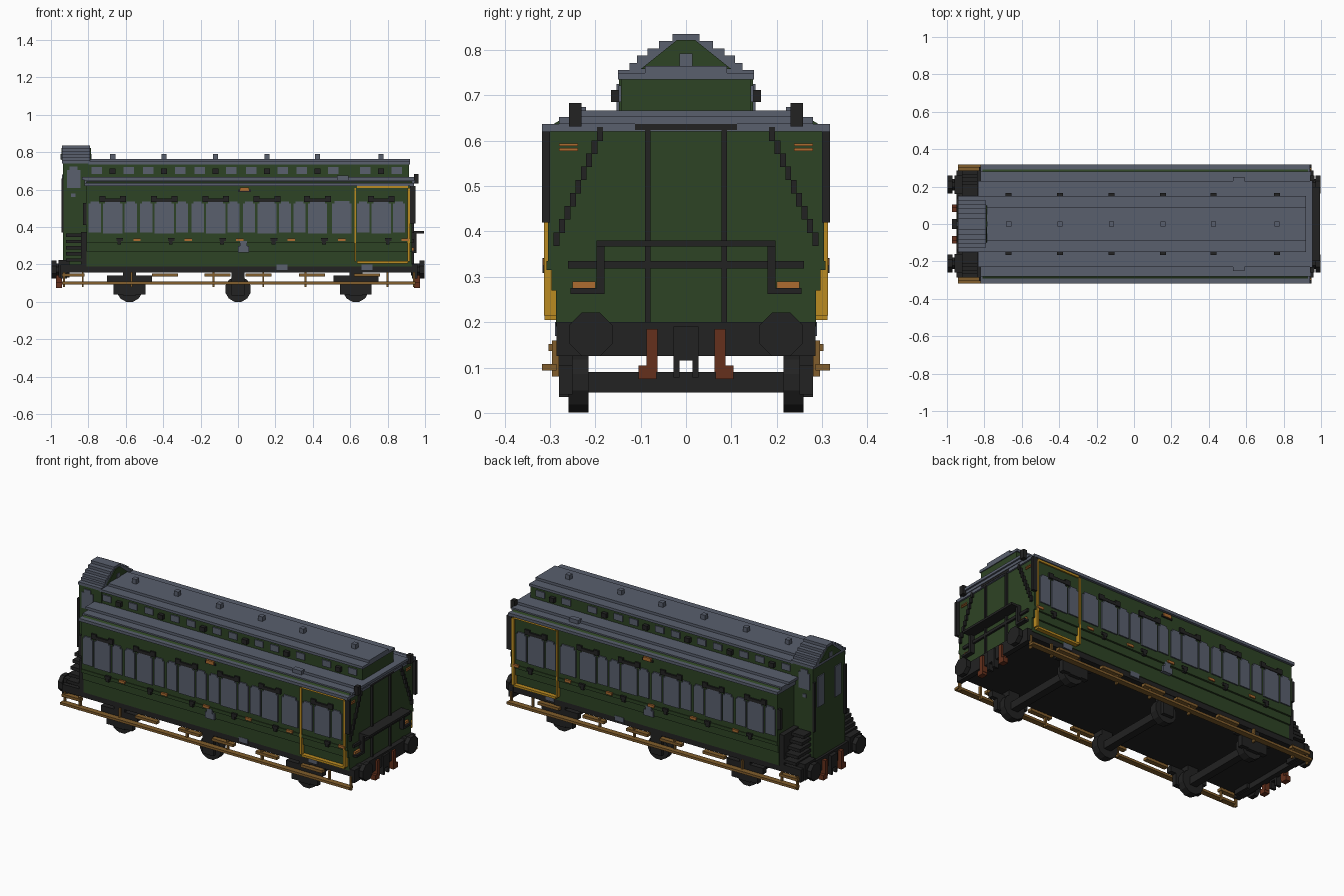
import bpy
import bmesh
import math
from mathutils import Matrix, Vector

cube = bpy.data.objects.get("Cube")
if cube:
    bpy.data.objects.remove(cube, do_unlink=True)


def material(name, *rgb):
    mat = bpy.data.materials.new(name)
    mat.use_nodes = True
    mat.diffuse_color = (*rgb, 1)
    mat.node_tree.nodes["Principled BSDF"].inputs["Base Color"].default_value = (*rgb, 1)
    return mat


green = material("dark_green", .027, .057, .018)
grey = material("slate_grey", .1, .115, .155)
black = material("black", .016, .016, .016)
yellow = material("golden_yellow", .5, .26, .015)
orange = material("orange", .42, .15, .03)
brown = material("wood_brown", .22, .11, .025)
rust = material("rust_brown", .13, .03, .012)


def finish(name, colour, bm):
    bmesh.ops.recalc_face_normals(bm, faces=bm.faces)
    mesh = bpy.data.meshes.new(name)
    bm.to_mesh(mesh)
    bm.free()
    mesh.materials.append(colour)
    obj = bpy.data.objects.new(name, mesh)
    bpy.context.collection.objects.link(obj)
    return obj


def block(name, colour, x, y, z, both=False, at=(0,)):
    """Box by its ranges, repeated along x and optionally mirrored in y."""
    bm = bmesh.new()
    size = Vector((x[1] - x[0], y[1] - y[0], z[1] - z[0]))
    for shift in at:
        for side in ((1, -1) if both else (1,)):
            centre = Vector((sum(x) / 2 + shift, side * sum(y) / 2, sum(z) / 2))
            place = Matrix.Translation(centre) @ Matrix.Diagonal((*size, 1))
            bmesh.ops.create_cube(bm, size=1, matrix=place)
    return finish(name, colour, bm)


def disc(name, colour, radius, x, y, z, depth, axis, sides, at=(0,)):
    """Cylinder pair mirrored in y, lying along the given axis."""
    bm = bmesh.new()
    turn = Matrix.Rotation(math.pi / 2, 4, "Y" if axis == "x" else "X")
    spin = Matrix.Rotation(math.pi / sides, 4, "Z")
    for shift in at:
        for side in (1, -1):
            place = Matrix.Translation((x + shift, side * y, z)) @ turn @ spin
            bmesh.ops.create_cone(bm, cap_ends=True, segments=sides, radius1=radius,
                                  radius2=radius, depth=depth, matrix=place)
    return finish(name, colour, bm)


def prism(name, colour, half_profile, x):
    """Extrude a symmetric (y, z) outline along x."""
    bm = bmesh.new()
    outline = half_profile + [(-y, z) for y, z in reversed(half_profile)]
    face = bm.faces.new([bm.verts.new((x[0], y, z)) for y, z in outline])
    moved = bmesh.ops.extrude_face_region(bm, geom=[face])["geom"]
    verts = [v for v in moved if isinstance(v, bmesh.types.BMVert)]
    bmesh.ops.translate(bm, verts=verts, vec=(x[1] - x[0], 0, 0))
    return finish(name, colour, bm)


bays = [-.67, -.395, -.12, .155, .425, .765]
axles = [-.58, 0, .63]

# Body shell with stepped lower sides
prism("body_shell", green, [(.287, .19), (.287, .27), (.297, .27), (.297, .33),
      (.304, .33), (.304, .63), (.27, .65)], (-.81, .93))
block("waist_moulding", green, (-.81, .93), (.297, .308), (.315, .335), both=True)

# Main roof tiers
block("roof_eaves", grey, (-.82, .94), (-.318, .318), (.62, .637))
block("roof_middle", grey, (-.82, .945), (-.28, .28), (.637, .652))
block("roof_upper", grey, (-.835, .955), (-.23, .23), (.652, .667))
block("roof_hatch", grey, (.53, .59), (.22, .25), (.65, .675), both=True)

# Clerestory with its windows and vents
block("clerestory_wall", green, (-.8, .915), (-.143, .143), (.66, .74))
block("clerestory_eaves", grey, (-.8, .92), (-.15, .15), (.735, .75))
block("clerestory_roof", grey, (-.8, .92), (-.09, .09), (.75, .765))
for offset in (-.085, .085):
    block("clerestory_window", grey, (-.028, .028), (.14, .149), (.685, .722),
          both=True, at=[bay + offset for bay in bays])
block("clerestory_vent", black, (-.016, .016), (.14, .165), (.685, .712), both=True, at=bays)
block("roof_lamp", grey, (-.014, .014), (-.014, .014), (.76, .792), at=bays)

# Narrow lookout cabin at the rear end, with stepped gable
block("lookout_cabin", green, (-.935, -.79), (-.148, .148), (.19, .74))
for step in range(6):
    half = (.15, .125, .108, .085, .06, .03)[step]
    base = .74 + step * .016
    block("gable_roof_step", grey, (-.94, -.79), (-half, half), (base, base + .016))
prism("gable_panel", green, [(.1, .758), (.02, .822)], (-.945, -.785))
block("gable_window", grey, (-.948, -.782), (-.014, .014), (.762, .79))
block("cabin_window", grey, (-.915, -.842), (.14, .153), (.61, .705), both=True)
block("cabin_window_top", grey, (-.9, -.857), (.14, .153), (.705, .725), both=True)
block("cabin_badge", grey, (-.892, -.868), (.14, .153), (.56, .58), both=True)
block("cabin_end_window", grey, (-.941, -.93), (.05, .11), (.5, .68), both=True)
block("cabin_corner_rail", black, (-.945, -.932), (.135, .152), (.37, .66), both=True)

# Steps rising to the body beside the cabin
for tread in range(5):
    low = .215 + tread * .033
    reach = .285 - tread * .018
    block("step_tread", black, (-.92, -.82), (.148, reach), (low, low + .018), both=True)
block("step_stringer", black, (-.84, -.81), (.148, .285), (.19, .375), both=True)
block("end_wall_rail", black, (-.83, -.81), (.285, .305), (.41, .53), both=True)

# Compartment windows: a door light between two quarter lights
door_lights = bays + [.555]
block("door_window", grey, (-.052, .052), (.3, .311), (.365, .525), both=True, at=door_lights)
block("door_window_top", grey, (-.04, .04), (.3, .311), (.525, .54), both=True, at=door_lights)
for side in (-1, 1):
    spots = [bay + side * .096 for bay in bays if not (side > 0 and bay == bays[4])]
    block("quarter_window", grey, (-.033, .033), (.3, .311), (.37, .525), both=True, at=spots)
    block("quarter_window_top", grey, (-.022, .022), (.3, .311), (.525, .537), both=True, at=spots)
    # Stepped hood over every door
    block("hood_shoulder", black, (-.016, .016), (.3, .314), (.535, .565), both=True,
          at=[bay + side * .055 for bay in bays])
block("door_hood", black, (-.06, .06), (.3, .314), (.535, .553), both=True, at=bays)

# Door furniture
block("door_grip", black, (.02, .055), (.3, .316), (.325, .342), both=True, at=bays)
block("door_grip_stem", black, (.025, .045), (.3, .316), (.308, .325), both=True, at=bays)
block("door_handle", orange, (.11, .15), (.3, .315), (.325, .34), both=True, at=bays)
block("side_crest", orange, (.01, .06), (.3, .315), (.592, .612), both=True)
block("crest_bracket", black, (0, .07), (.3, .31), (.588, .6), both=True)
block("side_badge", grey, (0, .06), (.28, .309), (.265, .3), both=True)
block("side_badge_top", grey, (.012, .048), (.28, .309), (.3, .325), both=True)

# Golden frame around the end compartment
for name, height in (("frame_top", .608), ("frame_bottom", .205)):
    block(name, yellow, (.635, .91), (.28, .312), (height, height + .013), both=True)
block("frame_front_post", yellow, (.905, .92), (.285, .313), (.215, .61), both=True)
block("frame_inner_post", yellow, (.622, .632), (.285, .312), (.215, .61), both=True)

# Underframe
block("floor_frame", black, (-.94, .95), (-.283, .283), (.157, .2))
for name, span in (("rear_headstock", (-.95, -.915)), ("front_headstock", (.93, .96))):
    block(name, black, span, (-.285, .285), (.125, .2))
block("frame_label", grey, (-.03, .03), (.28, .289), (.17, .2), both=True, at=[.235, .69])

# Running boards and hangers
block("long_footboard", brown, (-.94, .95), (.285, .318), (.094, .108), both=True)
block("short_footboard", brown, (-.07, .07), (.275, .303), (.136, .152), both=True,
      at=[-.39, -.11, .11, .395, .69])
block("rear_footboard", brown, (-.94, -.82), (.275, .303), (.136, .152), both=True)
block("board_hanger", brown, (-.005, .005), (.28, .295), (.08, .16), both=True,
      at=[-.93, -.83, -.57, -.13, .135, .36, .8, .94])

# Wheels, axles and suspension
disc("wheel", black, .07, 0, .237, .068, .045, "y", 12, at=axles)
block("axle", black, (-.022, .022), (-.26, .26), (.045, .09), at=axles)
block("axle_box", black, (-.035, .035), (.215, .28), (.035, .16), both=True, at=axles)
outer = [axles[0], axles[2]]
block("leaf_spring", black, (-.12, .12), (.25, .28), (.105, .14), both=True, at=outer)
block("leaf_spring_lower", black, (-.085, .085), (.25, .28), (.04, .105), both=True, at=outer)

# Buffers, coupling and hoses on both ends
for end in (-1, 1):
    disc("buffer_head", black, .052, end * .984, .21, .173, .026, "x", 8)
    disc("buffer_stem", black, .034, end * .955, .21, .173, .06, "x", 8)
    for name, colour, y, z, both in (
            ("coupling_plate", black, (-.028, .028), (.115, .19), False),
            ("coupling_link", black, (.014, .028), (.078, .12), True),
            ("hose", rust, (.063, .087), (.09, .185), True),
            ("hose_end", rust, (.065, .105), (.075, .105), True)):
        block(name, colour, sorted((end * .94, end * .972)), y, z, both)
block("rear_buffer_housing", black, (-.96, -.9), (.16, .26), (.13, .225), both=True)

# Front end rails and brackets
wall = (.925, .942)
block("end_upright", black, wall, (.078, .09), (.2, .652), both=True)
block("end_top_rail", black, wall, (-.112, .112), (.624, .638))
block("end_middle_rail", black, wall, (-.26, .26), (.318, .335))
block("guard_shelf", black, (.93, .995), (-.197, .197), (.367, .38))
block("guard_post", black, (.93, .955), (.18, .197), (.265, .38), both=True)
block("guard_foot", black, (.93, .955), (.18, .255), (.262, .275), both=True)
block("corner_rail", black, (.92, .95), (.3, .317), (.42, .62), both=True)
block("lamp_iron", black, (.94, .965), (.23, .258), (.632, .683), both=True)
for rung in range(9):
    spread, height = .183 + rung * .012, .63 - rung * .029
    block("diagonal_rail", black, wall, (spread, spread + .013),
          (height - .03, height), both=True)
block("end_plate_orange", orange, wall, (.2, .25), (.275, .29), both=True)
for height in (.578, .588):
    block("end_stripe_orange", orange, (.925, .936), (.238, .28), (height, height + .006), both=True)
